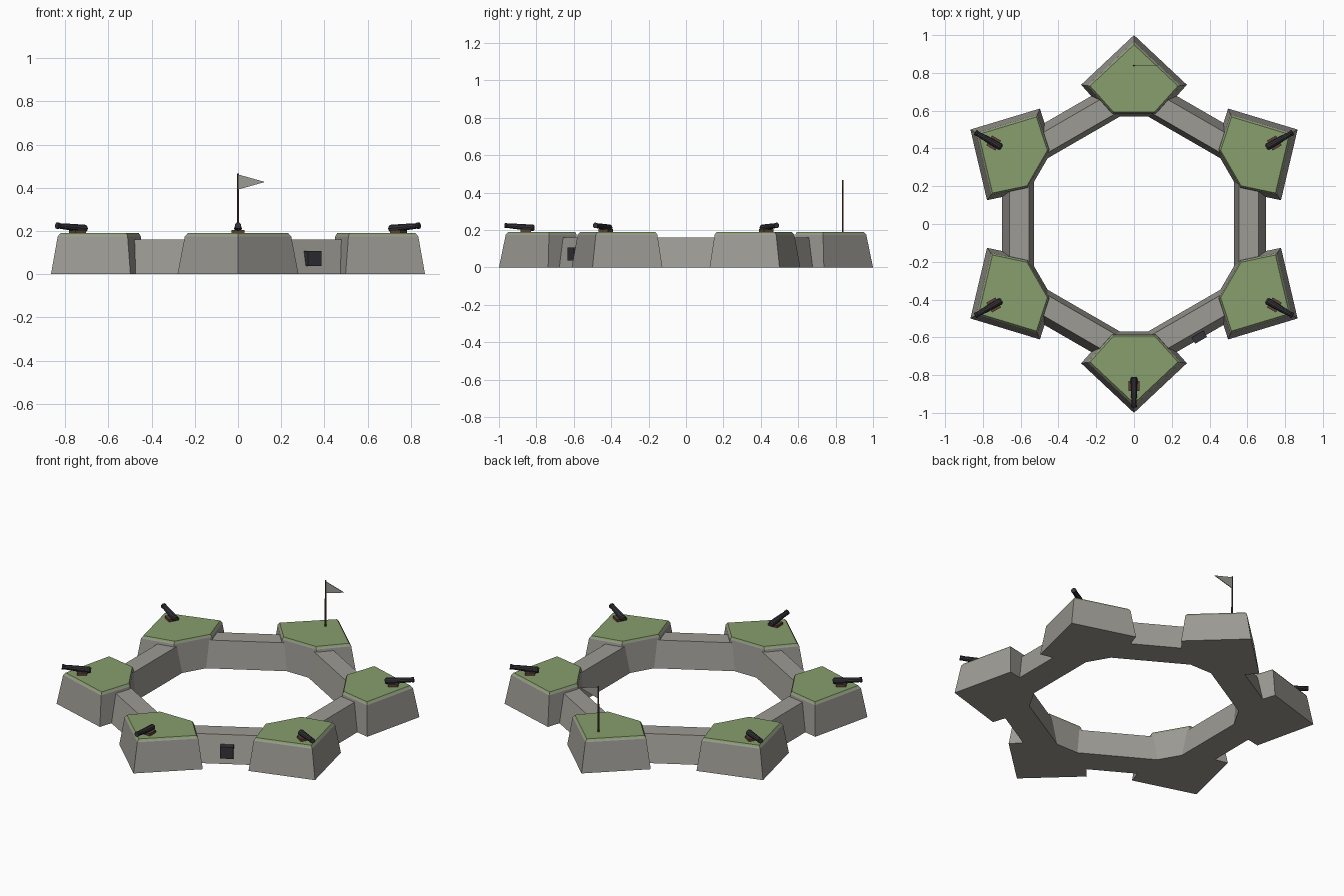
import bpy, bmesh, math
from mathutils import Matrix, Vector

if "Cube" in bpy.data.objects:
    bpy.data.objects.remove(bpy.data.objects["Cube"])


def material(name, color):
    m = bpy.data.materials.new(name)
    m.diffuse_color = (*color, 1)
    m.use_nodes = True
    m.node_tree.nodes["Principled BSDF"].inputs["Base Color"].default_value = m.diffuse_color
    return m


STONE = material("stone grey", (0.335, 0.325, 0.295))
GRASS = material("grass green", (0.245, 0.345, 0.155))
IRON = material("dark iron", (0.035, 0.035, 0.042))
WOOD = material("brown wood", (0.11, 0.055, 0.035))
CLOTH = material("flag grey", (0.33, 0.33, 0.30))


def loft(name, rings, mats, angle=0.0, top_mat=0, tint=lambda z: 0):
    """Closed solid through matching rings of points, turned about z."""
    bm = bmesh.new()
    loops = [[bm.verts.new(p) for p in ring] for ring in rings]
    n = len(loops[0])
    bm.faces.new(loops[0][::-1])
    for a, b in zip(loops, loops[1:]):
        for i in range(n):
            j = (i + 1) % n
            f = bm.faces.new((a[i], a[j], b[j], b[i]))
            f.material_index = tint(f.calc_center_median().z)
    bm.faces.new(loops[-1]).material_index = top_mat
    bmesh.ops.recalc_face_normals(bm, faces=bm.faces)
    bm.transform(Matrix.Rotation(angle, 4, 'Z'))
    mesh = bpy.data.meshes.new(name)
    bm.to_mesh(mesh)
    bm.free()
    for m in mats:
        mesh.materials.append(m)
    ob = bpy.data.objects.new(name, mesh)
    bpy.context.collection.objects.link(ob)
    return ob


def box(name, lo, hi, mat, angle=0.0):
    rings = [[(lo[0], lo[1], z), (hi[0], lo[1], z), (hi[0], hi[1], z), (lo[0], hi[1], z)]
             for z in (lo[2], hi[2])]
    return loft(name, rings, [mat], angle)


def tube(name, start, end, sections, sides, mat, angle=0.0):
    """Round bar along start-end; sections are (fraction, radius)."""
    a, b = Vector(start), Vector(end)
    q = (b - a).to_track_quat('Z', 'Y')
    rings = []
    for t, r in sections:
        c = a.lerp(b, t)
        rings.append([c + q @ Vector((r * math.cos(k * math.tau / sides),
                                      r * math.sin(k * math.tau / sides), 0))
                      for k in range(sides)])
    return loft(name, rings, [mat], angle)


# Bastion plan, pointing along +x, shrunk about its centre with height
PLAN = [(1.0, 0), (0.737, 0.28), (0.57, 0.13), (0.57, -0.13), (0.737, -0.28)]
LEVELS = [(0, 1.0), (0.175, 0.88), (0.181, 0.86), (0.19, 0.83)]

for k in range(6):
    corner = math.radians(90 + 60 * k)
    side = math.radians(60 * k)

    # Pentagonal bastion with grass top
    rings = [[(0.7 + (x - 0.7) * s, y * s, z) for x, y in PLAN] for z, s in LEVELS]
    loft("bastion", rings, [STONE, GRASS], corner, 1, lambda z: int(z > 0.18))

    # Battered curtain wall between bastions
    L = 0.33
    rings = [[(a, -L, z), (b, -L, z), (b, L, z), (a, L, z)]
             for a, b, z in ((0.53, 0.70, 0), (0.555, 0.66, 0.16))]
    loft("curtain_wall", rings, [STONE], side)

    # Cannon on every bastion but the rear one
    if k:
        tube("cannon_barrel", (0.81, 0, 0.211), (0.97, 0, 0.225),
             [(0, 0.012), (0.05, 0.018), (0.5, 0.016), (0.92, 0.013), (0.93, 0.015), (1, 0.015)],
             10, IRON, corner)
        box("cannon_carriage", (0.83, -0.03, 0.185), (0.885, 0.03, 0.205), WOOD, corner)

# Gate in the front right wall
box("gate", (0.67, -0.036, 0.037), (0.711, 0.036, 0.107), IRON, math.radians(-60))

# Flag on the rear bastion
tube("flag_pole", (0, 0.838, 0.185), (0, 0.838, 0.467), [(0, 0.005), (1, 0.004)], 8, WOOD)
loft("pennant", [[(0, y, 0.392), (0.125, y, 0.427), (0, y, 0.462)] for y in (0.836, 0.84)], [CLOTH])
